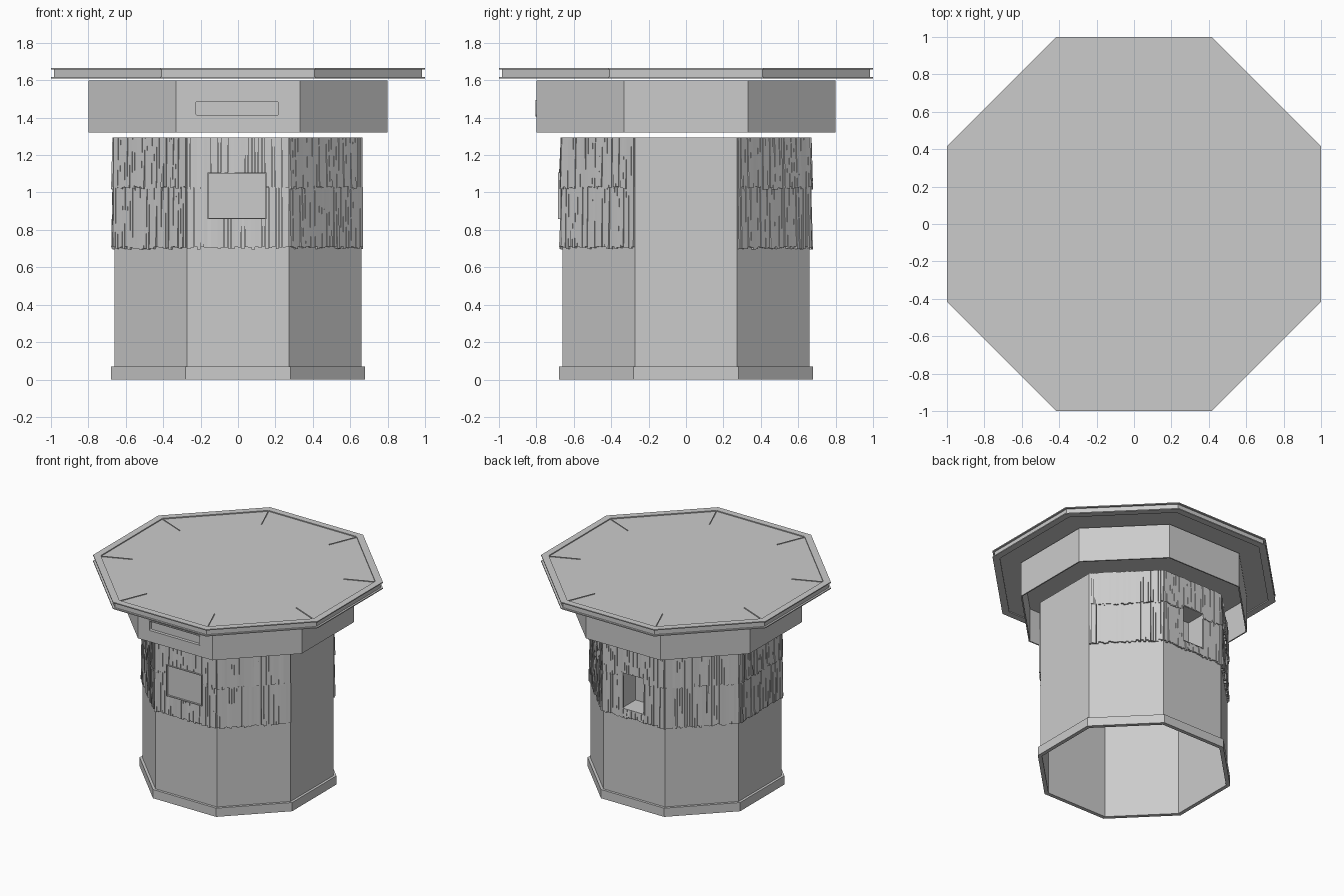
import bpy, bmesh, math, random
from mathutils import Vector

if "Cube" in bpy.data.objects:
    bpy.data.objects.remove(bpy.data.objects["Cube"])

random.seed(4)
FRONT, BACK = -90, 90


def finish(bm, name, recalc=True):
    if recalc:
        bmesh.ops.recalc_face_normals(bm, faces=bm.faces)
    me = bpy.data.meshes.new(name)
    bm.to_mesh(me)
    bm.free()
    ob = bpy.data.objects.new(name, me)
    bpy.context.collection.objects.link(ob)
    return ob


def on_face(angle, u, d, z):
    """Point on an octagon side: u along the side, d out from the axis."""
    a = math.radians(angle)
    return Vector((d * math.cos(a) - u * math.sin(a), d * math.sin(a) + u * math.cos(a), z))


def octagon(bm, apothem, z):
    r = apothem / math.cos(math.pi / 8)
    return [bm.verts.new(on_face(22.5 + 45 * i, 0, r, z)) for i in range(8)]


def bridge(bm, a, b):
    n = len(a)
    for i in range(n):
        j = (i + 1) % n
        bm.faces.new((a[i], a[j], b[j], b[i]))


def prism(name, outer, z0, z1, inner=0):
    """Octagonal slab, or octagonal tube when inner is given."""
    bm = bmesh.new()
    lo, hi = octagon(bm, outer, z0), octagon(bm, outer, z1)
    bridge(bm, lo, hi)
    if inner:
        ilo, ihi = octagon(bm, inner, z0), octagon(bm, inner, z1)
        bridge(bm, hi, ihi)
        bridge(bm, ihi, ilo)
        bridge(bm, ilo, lo)
    else:
        bm.faces.new(lo)
        bm.faces.new(hi)
    return finish(bm, name)


def outline(u0, u1, z0, z1, r):
    if r == 0:
        return [(u0, z0), (u1, z0), (u1, z1), (u0, z1)]
    pts = []
    for cu, cz, start in ((u1 - r, z1 - r, 0), (u0 + r, z1 - r, 90), (u0 + r, z0 + r, 180), (u1 - r, z0 + r, 270)):
        for s in range(5):
            t = math.radians(start + 22.5 * s)
            pts.append((cu + r * math.cos(t), cz + r * math.sin(t)))
    return pts


def tray(name, angle, rect, d_out, d_in, r=0, closed=False):
    """Recess let into a side; closed makes the matching solid cutter."""
    bm = bmesh.new()
    pts = outline(*rect, r)
    a, b = [[bm.verts.new(on_face(angle, u, d, z)) for u, z in pts] for d in (d_out, d_in)]
    bridge(bm, a, b)
    bm.faces.new(b)
    if closed:
        bm.faces.new(a)
    ob = finish(bm, name)
    if not closed:
        m = ob.modifiers.new("thickness", 'SOLIDIFY')
        m.thickness, m.offset = 0.008, 0
    return ob


def cut(target, cutter):
    m = target.modifiers.new("opening", 'BOOLEAN')
    m.operation, m.object, m.solver = 'DIFFERENCE', cutter, 'EXACT'
    bpy.context.view_layer.objects.active = target
    bpy.ops.object.modifier_apply(modifier=m.name)
    bpy.data.objects.remove(cutter)


def block(bm, angle, u0, u1, z0, z1, back, front_lo, front_hi):
    """Box on a side whose front may lean outward towards its foot."""
    v = [bm.verts.new(on_face(angle, u, d, z)) for z, f in ((z0, front_lo), (z1, front_hi))
         for u, d in ((u0, back), (u1, back), (u1, f), (u0, f))]
    lo, hi = v[:4], v[4:]
    bridge(bm, lo, hi)
    bm.faces.new(lo)
    bm.faces.new(hi)


# Plinth and hollow body
prism("plinth", 0.68, 0, 0.07, 0.65)
body = prism("body_walls", 0.66, 0.0, 1.295, 0.65)

# Serving hatch in the back, framed panel on the front
hatch = (-0.10, 0.10, 0.77, 1.06)
panel = (-0.16, 0.15, 0.86, 1.105)
cut(body, tray("cutter", BACK, hatch, 0.75, 0.55, closed=True))
tray("back_hatch_recess", BACK, hatch, 0.672, 0.50)
tray("front_panel", FRONT, panel, 0.684, 0.666)

# Two rows of thatch on every side but the +x one
half = 0.66 * math.tan(math.pi / 8)
count = 30
step = 2 * half / count
for angle in range(45, 360, 45):
    hole = {90: hatch, 270: panel}.get(angle)
    bm = bmesh.new()
    for top, foot in ((1.03, 0.70), (1.295, 1.02)):
        for i in range(count):
            u = -half + (i + 0.5) * step
            w = step * random.uniform(0.42, 0.52)
            z0 = foot + random.uniform(-0.005, 0.012)
            d_lo = 0.673 + random.uniform(-0.005, 0.006)
            d_hi = 0.668 + random.uniform(-0.004, 0.004)
            spans = [(z0, top)]
            if hole and hole[0] < u < hole[1]:
                spans = [(z0, min(top, hole[2])), (max(z0, hole[3]), top)]
            for a, b in spans:
                if b - a > 0.005:
                    block(bm, angle, u - w, u + w, a, b, 0.658, d_lo, d_hi)
    finish(bm, f"thatch_{angle}")

# Header: open-bottomed shell with a rounded slot on the front
header = prism("header_band", 0.80, 1.32, 1.60, 0.79)
prism("header_ceiling", 0.79, 1.59, 1.60)
slot = (-0.23, 0.22, 1.41, 1.49)
cut(header, tray("cutter", FRONT, slot, 0.85, 0.75, r=0.012, closed=True))
tray("header_slot", FRONT, slot, 0.805, 0.775, r=0.012)

# Roof: core slab between two projecting rims
prism("roof_core", 0.985, 1.618, 1.658)
prism("roof_top_rim", 1.0, 1.658, 1.666, 0.948)
prism("roof_bottom_rim", 1.0, 1.61, 1.618, 0.948)

# Short radial ribs at the roof corners
bm = bmesh.new()
for i in range(8):
    a = 22.5 + 45 * i
    block(bm, a, -0.003, 0.003, 1.656, 1.663, 0.79, 1.03, 1.03)
finish(bm, "roof_corner_ribs")
